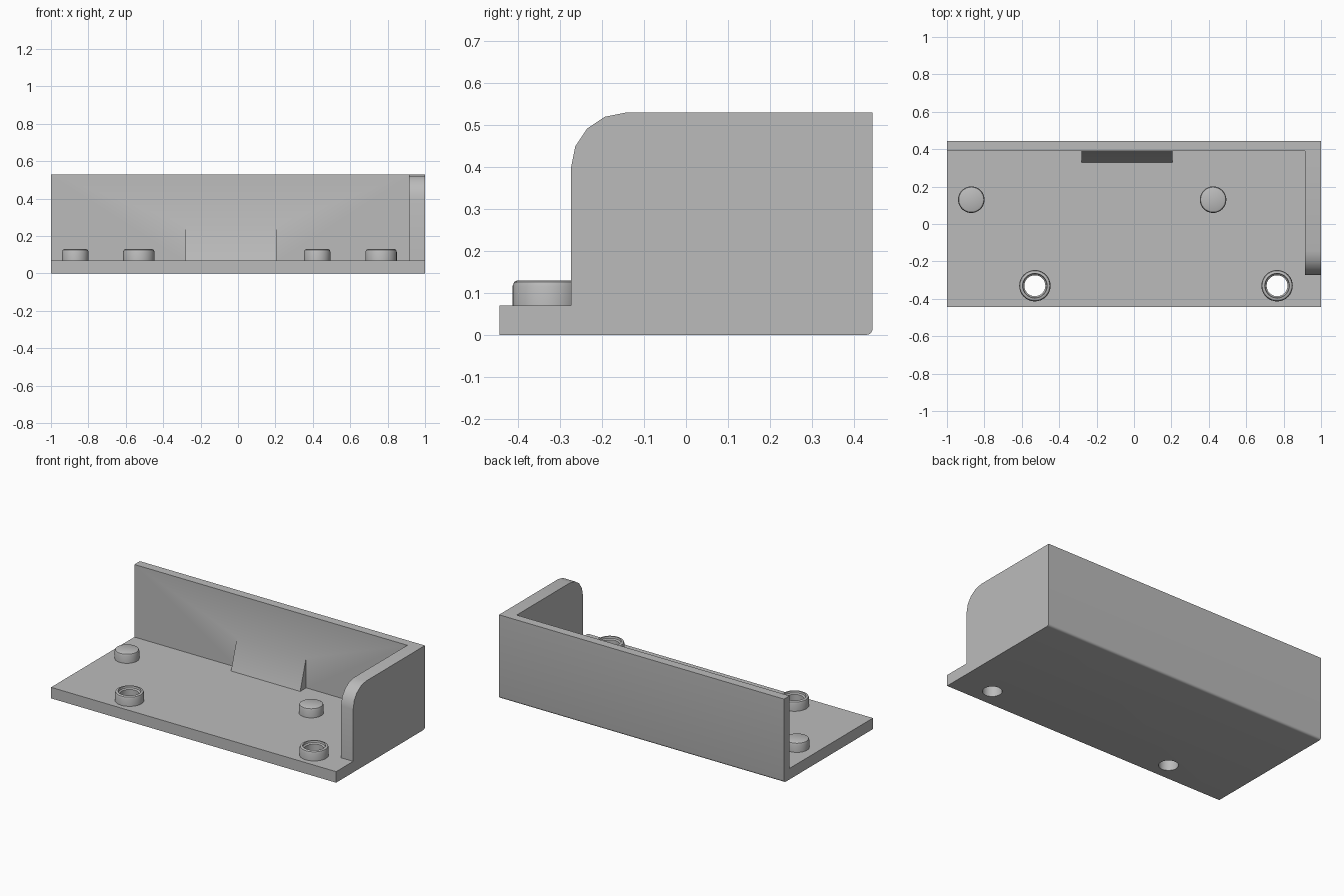
import bpy, bmesh, math
from mathutils import Vector

cube = bpy.data.objects.get("Cube")
if cube:
    bpy.data.objects.remove(cube, do_unlink=True)

GREY = (0.5, 0.5, 0.5, 1)
grey = bpy.data.materials.new("plain grey")
grey.use_nodes = True
grey.diffuse_color = GREY
grey.node_tree.nodes["Principled BSDF"].inputs["Base Color"].default_value = GREY

BASE_TOP, WALL_TOP, DEPTH, WALL_Y = 0.07, 0.53, 0.445, 0.39


def finish(name, bm):
    bmesh.ops.recalc_face_normals(bm, faces=bm.faces)
    mesh = bpy.data.meshes.new(name)
    bm.to_mesh(mesh)
    bm.free()
    obj = bpy.data.objects.new(name, mesh)
    bpy.context.collection.objects.link(obj)
    mesh.materials.append(grey)
    return obj


def extrude_x(name, profile, x0, x1):
    """Extrude a (y, z) outline from x0 to x1."""
    bm = bmesh.new()
    face = bm.faces.new([bm.verts.new((x0, y, z)) for y, z in profile])
    new = bmesh.ops.extrude_face_region(bm, geom=[face])["geom"]
    bmesh.ops.translate(bm, vec=(x1 - x0, 0, 0),
                        verts=[v for v in new if isinstance(v, bmesh.types.BMVert)])
    return finish(name, bm)


def lathe(name, profile, x, y, steps=32):
    """Spin an (r, z) outline around the vertical through (x, y)."""
    bm = bmesh.new()
    verts = [bm.verts.new((x + r, y, z)) for r, z in profile]
    edges = [bm.edges.new(pair) for pair in zip(verts, verts[1:])]
    bmesh.ops.spin(bm, geom=verts + edges, cent=(x, y, 0), axis=(0, 0, 1),
                   angle=math.tau, steps=steps)
    bmesh.ops.remove_doubles(bm, verts=bm.verts, dist=0.0005)
    return finish(name, bm)


def arc(cy, cz, r, start, end, steps):
    """Points of an arc in the y-z plane, angles in degrees."""
    angles = [math.radians(start + (end - start) * i / steps) for i in range(steps + 1)]
    return [(cy + r * math.cos(a), cz + r * math.sin(a)) for a in angles]


def combine(target, other, operation):
    mod = target.modifiers.new(operation.lower(), "BOOLEAN")
    mod.operation, mod.solver, mod.object = operation, "EXACT", other
    bpy.context.view_layer.objects.active = target
    bpy.ops.object.modifier_apply(modifier=mod.name)
    bpy.data.objects.remove(other, do_unlink=True)


def smooth(obj):
    bpy.ops.object.select_all(action="DESELECT")
    obj.select_set(True)
    bpy.context.view_layer.objects.active = obj
    bpy.ops.object.shade_smooth_by_angle(angle=math.radians(30))


# Base plate and back wall in one L section, rounded at the lower back edge
body = extrude_x("base_and_walls",
                 [(-DEPTH, 0)] + arc(DEPTH - 0.015, 0.015, 0.015, -90, 0, 4)
                 + [(DEPTH, WALL_TOP), (WALL_Y, WALL_TOP), (WALL_Y, BASE_TOP),
                    (-DEPTH, BASE_TOP)], -1, 1)

# End wall with a rounded upper front corner
combine(body, extrude_x("end_wall",
                        [(-0.274, 0.04), (0.42, 0.04), (0.42, WALL_TOP)]
                        + arc(-0.144, 0.40, 0.13, 90, 180, 4), 0.915, 1), "UNION")

# Sloping rest against the back wall
combine(body, extrude_x("sloping_rest",
                        [(0.33, BASE_TOP), (0.33, 0.05), (0.42, 0.05),
                         (0.42, 0.26), (WALL_Y, 0.26)], -0.28, 0.205), "UNION")

# Screw holes through the base
HOLE_R, RING_Y = 0.056, -0.33
RINGS = (("right", -0.53), ("left", 0.765))
for side, x in RINGS:
    combine(body, lathe("hole_cutter", [(0, -0.1), (HOLE_R, -0.1), (HOLE_R, 0.2), (0, 0.2)],
                        x, RING_Y), "DIFFERENCE")
smooth(body)

# Hollow bosses around the screw holes
for side, x in RINGS:
    smooth(lathe(side + "_hollow_boss",
                 [(HOLE_R, 0.06), (HOLE_R, 0.112), (0.064, 0.118), (0.066, 0.13),
                  (0.073, 0.13), (0.08, 0.126), (0.084, 0.115), (0.084, 0.06),
                  (HOLE_R, 0.06)], x, RING_Y))

# Solid locating pegs with rounded rims
for side, x in (("right", -0.87), ("left", 0.423)):
    smooth(lathe(side + "_peg",
                 [(0, 0.06), (0.071, 0.06), (0.071, 0.115), (0.067, 0.126),
                  (0.059, 0.13), (0, 0.13)], x, 0.13))
